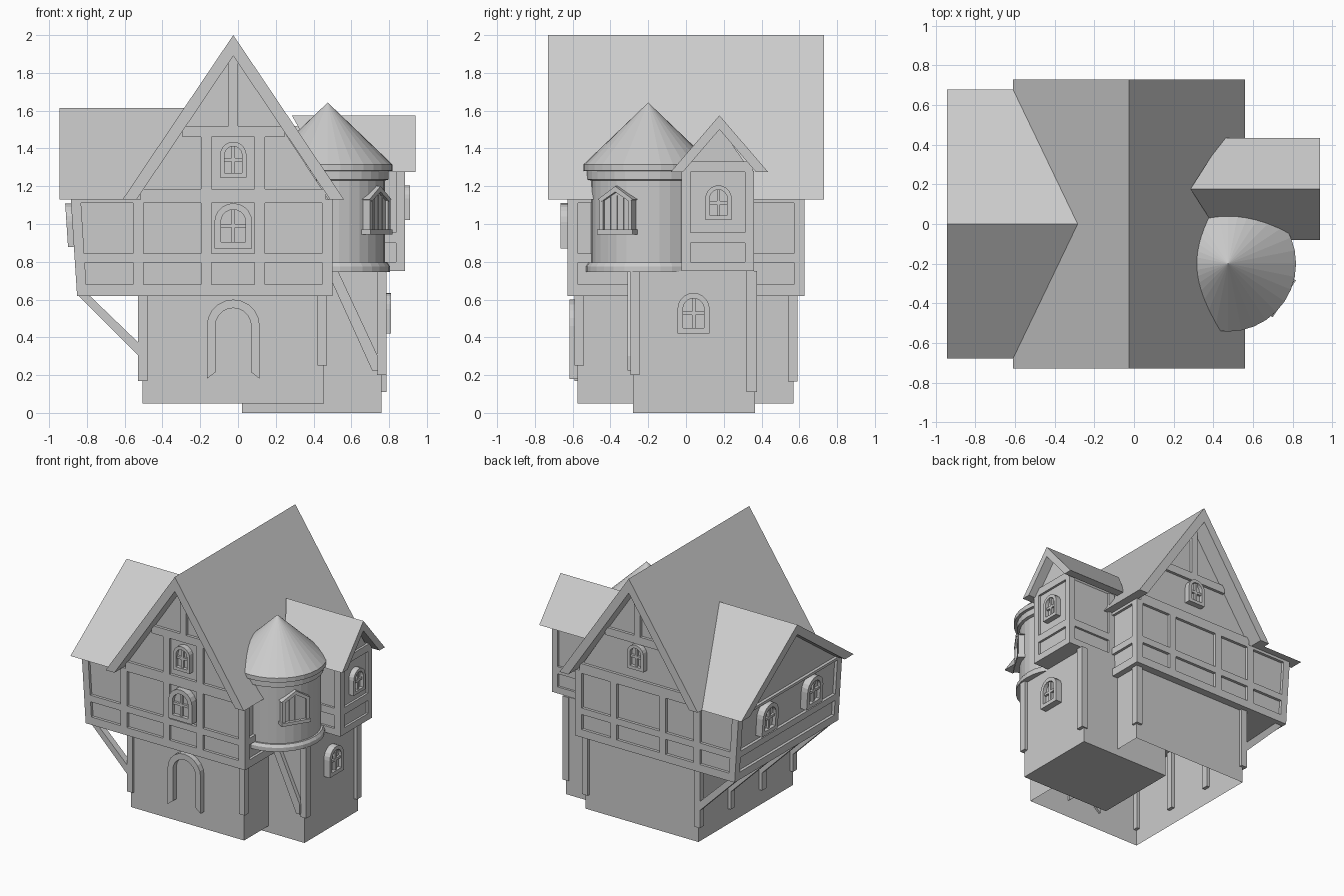
import bpy, bmesh
from math import sin, cos, pi, radians
from mathutils import Matrix, Euler

if "Cube" in bpy.data.objects:
    bpy.data.objects.remove(bpy.data.objects["Cube"])

FRONT, RIGHT, BACK, LEFT = 0, pi / 2, pi, -pi / 2


def build(name, parts, loc=(0, 0, 0), rz=0.0, rx=0.0):
    """Each part is (outline in local x/z, y0, y1); local -y is the outward side."""
    bm = bmesh.new()
    for pts, y0, y1 in parts:
        a = [bm.verts.new((x, y0, z)) for x, z in pts]
        b = [bm.verts.new((x, y1, z)) for x, z in pts]
        bm.faces.new(a)
        bm.faces.new(b[::-1])
        for i in range(len(a)):
            j = (i + 1) % len(a)
            bm.faces.new((a[i], b[i], b[j], a[j]))
    bmesh.ops.recalc_face_normals(bm, faces=bm.faces)
    me = bpy.data.meshes.new(name)
    bm.to_mesh(me)
    bm.free()
    # bake placement into the mesh
    me.transform(Matrix.Translation(loc) @ Euler((rx, 0, rz)).to_matrix().to_4x4())
    ob = bpy.data.objects.new(name, me)
    bpy.context.collection.objects.link(ob)
    return ob


def rect(x0, x1, z0, z1):
    return [(x0, z0), (x1, z0), (x1, z1), (x0, z1)]


def box(x0, x1, y0, y1, z0, z1):
    return (rect(x0, x1, z0, z1), y0, y1)


def chevron(c, half, top, eave, thick):
    """Roof profile with level-cut eaves."""
    inner = half * (1 - thick / (top - eave))
    return [(c - half, eave), (c, top), (c + half, eave),
            (c + inner, eave), (c, top - thick), (c - inner, eave)]


def arc(r, zc, n=10):
    return [(r * cos(pi * i / n), zc + r * sin(pi * i / n)) for i in range(n + 1)]


def arch(w, h, t, sill):
    """Inverted U outline standing on z = 0."""
    r, q = w / 2, w / 2 - t
    return [(r, 0)] + arc(r, h - r) + [(-r, 0), (-q, sill)] + arc(q, h - r)[::-1] + [(q, sill)]


def window(name, w, h, loc, rz, rx=0.0):
    t = w * 0.17
    r = w / 2 - t / 2
    build(name, [
        (arch(w, h, t, 0), -0.035, 0.02),
        ([(r, 0.01)] + arc(r, h - w / 2) + [(-r, 0.01)], -0.008, 0.02),
        box(-w / 2, w / 2, -0.035, 0.02, 0, t),
        box(-0.009, 0.009, -0.025, 0, 0, h - t / 2),
        box(-r, r, -0.025, 0, h * 0.5 - 0.009, h * 0.5 + 0.009)], loc, rz, rx)


CX = -0.025            # main gable centre line
lean = lambda z: -0.852 - (z - 0.62) * 0.065   # leaning left wall

# Ground floor (open underneath) and right-hand block
g = build("ground_floor", [box(-0.505, 0.455, -0.575, 0.57, 0.05, 0.63)])
bm = bmesh.new()
bm.from_mesh(g.data)
bmesh.ops.delete(bm, geom=[f for f in bm.faces if f.calc_center_median().z < 0.06], context='FACES')
bm.to_mesh(g.data)
bm.free()
build("right_block_lower", [box(0.02, 0.76, -0.28, 0.365, 0, 0.75)])

# Ground floor posts and left braces
posts, braces = [], []
for y in (-0.565, -0.19, 0.19, 0.565):
    posts.append(box(-0.53, -0.48, y - 0.025, y + 0.025, 0.17, 0.63))
    braces.append(([(-0.85, 0.625), (-0.52, 0.295), (-0.52, 0.365), (-0.79, 0.625)], y - 0.025, y + 0.025))
posts += [box(0.42, 0.47, -0.59, -0.54, 0.25, 0.63), box(0.42, 0.47, 0.54, 0.59, 0.165, 0.63),
          box(0.735, 0.785, -0.295, -0.245, 0.2, 0.75), box(0.735, 0.785, 0.32, 0.375, 0.11, 0.75)]
build("corner_posts", posts)
build("overhang_braces", braces)
build("front_brace", [([(0.49, 0.75), (0.49, 0.71), (0.71, 0.225), (0.74, 0.225), (0.74, 0.3), (0.53, 0.75)], -0.31, -0.26)])

# Upper storey with main gable
build("upper_storey", [([(-0.83, 0.62), (0.48, 0.62), (0.48, 1.13), (CX, 1.9), (-0.54, 1.13), (-0.862, 1.13)], -0.607, 0.607)])

# Upper storey timber: rails run right round, posts on each side
t = []
for z0, z1 in ((0.62, 0.68), (0.795, 0.845), (1.11, 1.13)):
    t.append(([(lean(z0), z0), (0.5, z0), (0.5, z1), (lean(z1), z1)], -0.628, 0.628))
for s in (-1, 1):
    y0, y1 = sorted((s * 0.628, s * 0.572))
    t.append(box(0.445, 0.5, y0, y1, 0.62, 1.13))
    t.append(([(lean(0.62), 0.62), (-0.8, 0.62), (-0.832, 1.13), (lean(1.13), 1.13)], y0, y1))
    y0, y1 = sorted((s * 0.628, s * 0.58))
    t.append(box(CX - 0.49, CX + 0.49, y0, y1, 1.13, 1.185))
    t.append(box(CX - 0.27, CX + 0.27, y0, y1, 1.46, 1.52))
    t.append(box(CX - 0.025, CX + 0.025, y0, y1, 1.5, 1.9))
for x, top in ((-0.528, 1.13), (-0.168, 1.5), (0.115, 1.5)):
    t.append(box(x - 0.027, x + 0.027, -0.628, -0.58, 0.62, top))
for x in (-0.53, -0.24, 0.175):
    t.append(box(x - 0.027, x + 0.027, 0.58, 0.628, 0.62, 1.13))
build("upper_timber_frame", t)

# Main roof
build("main_roof", [(chevron(CX, 0.586, 2.0, 1.13, 0.11), -0.73, 0.73)])


def wing_roof(name, prof, rz, outer, end_x):
    """Side roof whose inner end follows the main roof slope."""
    ob = build(name, [(prof, -outer, 0)], rz=rz)
    for v in ob.data.vertices:
        if abs(v.co.x) < 0.1:
            v.co.x = end_x(v.co.z)


# Left wing gable and roof
build("left_gable", [([(-0.6, 1.12), (0.6, 1.12), (0, 1.56)], -0.862, -0.45)], rz=LEFT)
wing_roof("left_roof", chevron(0, 0.68, 1.615, 1.13, 0.075), LEFT, 0.945,
          lambda z: -0.58 + (z - 1.13) * 0.672)

# Right block upper room, timber and roof
build("right_room", [([(-0.008, 0.75), (0.343, 0.75), (0.343, 1.28), (0.175, 1.52), (-0.008, 1.28)], -0.868, -0.2)], rz=RIGHT)
t = [box(0.3, 0.885, -0.025, 0.36, 0.75, 0.8), box(0.3, 0.885, -0.025, 0.36, 0.9, 0.955),
     box(0.84, 0.885, -0.02, 0.355, 1.275, 1.33)]
for y in (-0.025, 0.312):
    t.append(box(0.837, 0.885, y, y + 0.048, 0.75, 1.28))
t.append(box(0.48, 0.53, 0.32, 0.36, 0.75, 1.28))
build("right_room_timber", t)
wing_roof("right_roof", chevron(0.177, 0.258, 1.575, 1.275, 0.075), RIGHT, 0.94,
          lambda z: 0.53 - (z - 1.13) * 0.55)

# Round tower turned from a profile
prof = [(0, 0.745), (0.33, 0.745), (0.33, 0.775), (0.317, 0.795), (0.303, 0.795), (0.303, 1.23),
        (0.323, 1.235), (0.323, 1.28), (0.343, 1.282), (0.343, 1.315), (0, 1.643)]
bm = bmesh.new()
vs = [bm.verts.new((r, 0, z)) for r, z in prof]
es = [bm.edges.new(p) for p in zip(vs, vs[1:])]
bmesh.ops.spin(bm, geom=vs + es, cent=(0, 0, 0), axis=(0, 0, 1), angle=2 * pi, steps=32)
bmesh.ops.remove_doubles(bm, verts=bm.verts, dist=1e-4)
bmesh.ops.recalc_face_normals(bm, faces=bm.faces)
me = bpy.data.meshes.new("round_tower")
bm.to_mesh(me)
bm.free()
tower = bpy.data.objects.new("round_tower", me)
tower.location = (0.475, -0.2, 0)
bpy.context.collection.objects.link(tower)

# Pointed tower window
h = [(-0.085, 0.95), (0.085, 0.95), (0.085, 1.145), (0, 1.195), (-0.085, 1.145)]
tw = [(h, -0.312, -0.26),
      ([(-0.11, 1.13), (0, 1.2), (0.11, 1.13), (0.085, 1.12), (0, 1.17), (-0.085, 1.12)], -0.33, -0.26),
      box(-0.11, 0.11, -0.335, -0.26, 0.945, 0.97)]
for s in (-1, 1):
    tw.append(box(s * 0.09 - 0.012, s * 0.09 + 0.012, -0.328, -0.26, 0.95, 1.135))
for x in (-0.04, 0, 0.04):
    tw.append(box(x - 0.004, x + 0.004, -0.318, -0.3, 0.96, 1.15))
build("tower_window", tw, (0.475, -0.2, 0), radians(58))

# Arched windows
window("front_window_lower", 0.2, 0.24, (CX, -0.63, 0.87), FRONT)
window("front_window_upper", 0.14, 0.19, (CX, -0.615, 1.245), FRONT)
window("back_window", 0.14, 0.19, (CX, 0.615, 1.27), BACK)
window("right_window_lower", 0.17, 0.215, (0.775, 0.04, 0.42), RIGHT)
window("right_window_upper", 0.14, 0.185, (0.875, 0.172, 1.02), RIGHT)
for i, y in enumerate((-0.27, 0.27)):
    window("left_window_%d" % (i + 1), 0.19, 0.23, (-0.865, y, 0.88), LEFT, radians(3.7))

# Door surround with splayed feet
build("door_arch", [(arch(0.28, 0.42, 0.045, 0.035), -0.617, -0.56)], (CX, 0, 0.18))
